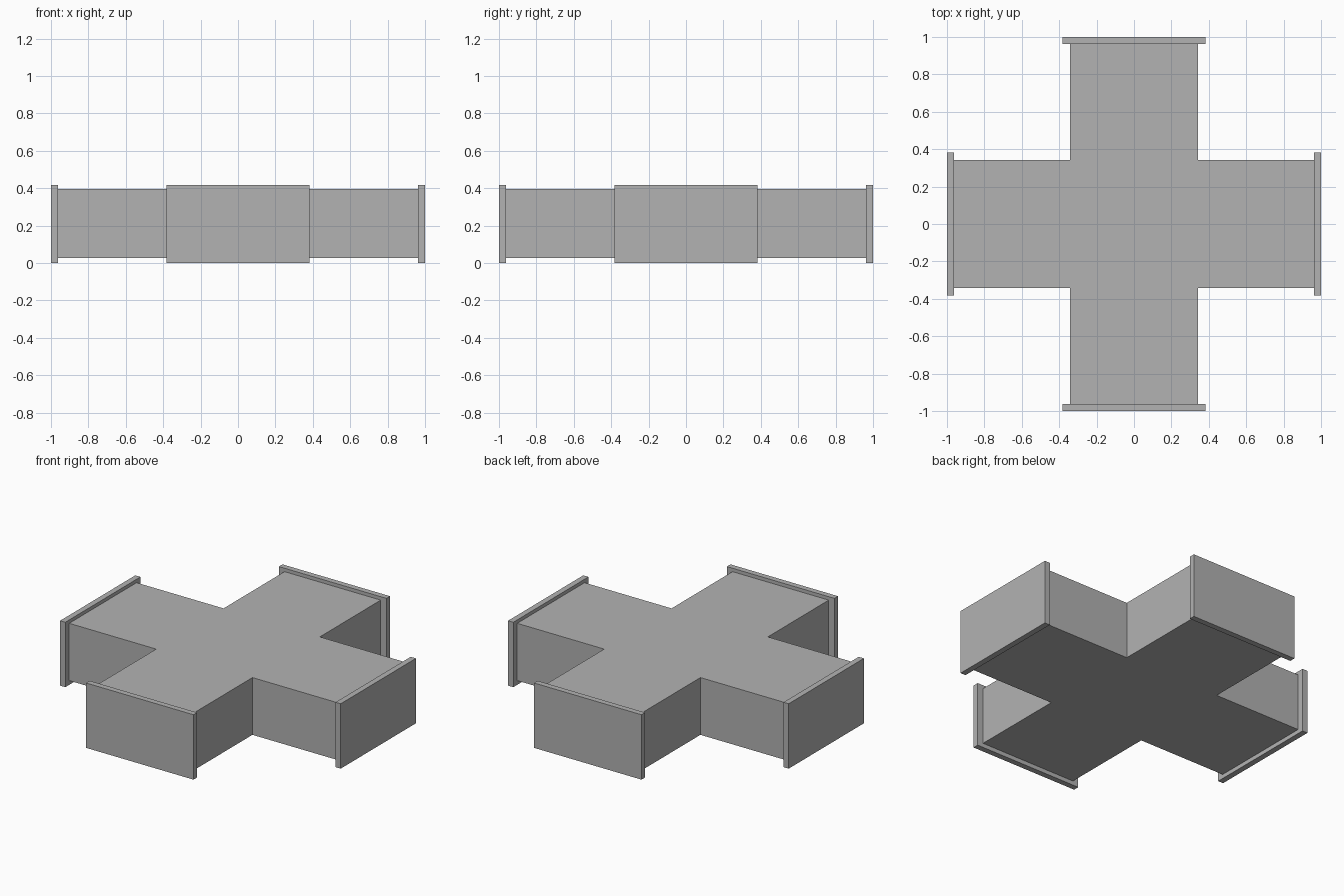
import bpy
import bmesh
from math import pi
from mathutils import Matrix, Vector

cube = bpy.data.objects.get("Cube")
if cube:
    bpy.data.objects.remove(cube, do_unlink=True)

ARM = 0.343        # half width of each arm
REACH = 0.963      # where the arms meet the end flanges
BOTTOM, TOP = 0.027, 0.396
FLANGE_HALF, FLANGE_TOP = 0.383, 0.418

grey = bpy.data.materials.new("duct grey")
grey.use_nodes = True
colour = (0.448, 0.448, 0.448, 1)
grey.diffuse_color = colour
grey.node_tree.nodes["Principled BSDF"].inputs["Base Color"].default_value = colour


def add_object(name, bm):
    bmesh.ops.recalc_face_normals(bm, faces=bm.faces)
    mesh = bpy.data.meshes.new(name)
    bm.to_mesh(mesh)
    bm.free()
    mesh.materials.append(grey)
    obj = bpy.data.objects.new(name, mesh)
    bpy.context.collection.objects.link(obj)
    return obj


# Cross-shaped duct: one quarter outline turned four times, then extruded
bm = bmesh.new()
quarter = [Vector((REACH, -ARM, BOTTOM)), Vector((REACH, ARM, BOTTOM)), Vector((ARM, ARM, BOTTOM))]
outline = [Matrix.Rotation(i * pi / 2, 3, "Z") @ p for i in range(4) for p in quarter]
base = bm.faces.new([bm.verts.new(p) for p in outline])
extruded = bmesh.ops.extrude_face_region(bm, geom=[base], use_keep_orig=True)
top_verts = [g for g in extruded["geom"] if isinstance(g, bmesh.types.BMVert)]
bmesh.ops.translate(bm, verts=top_verts, vec=(0, 0, TOP - BOTTOM))
add_object("cross_duct", bm)

# Flat flange closing each arm
for i, side in enumerate(("left", "back", "right", "front")):
    bm = bmesh.new()
    bmesh.ops.create_cube(bm, size=1)
    bmesh.ops.scale(bm, verts=bm.verts, vec=(1 - REACH, 2 * FLANGE_HALF, FLANGE_TOP))
    bmesh.ops.translate(bm, verts=bm.verts, vec=((1 + REACH) / 2, 0, FLANGE_TOP / 2))
    bmesh.ops.rotate(bm, verts=bm.verts, cent=(0, 0, 0), matrix=Matrix.Rotation(i * pi / 2, 3, "Z"))
    add_object(side + "_end_flange", bm)
